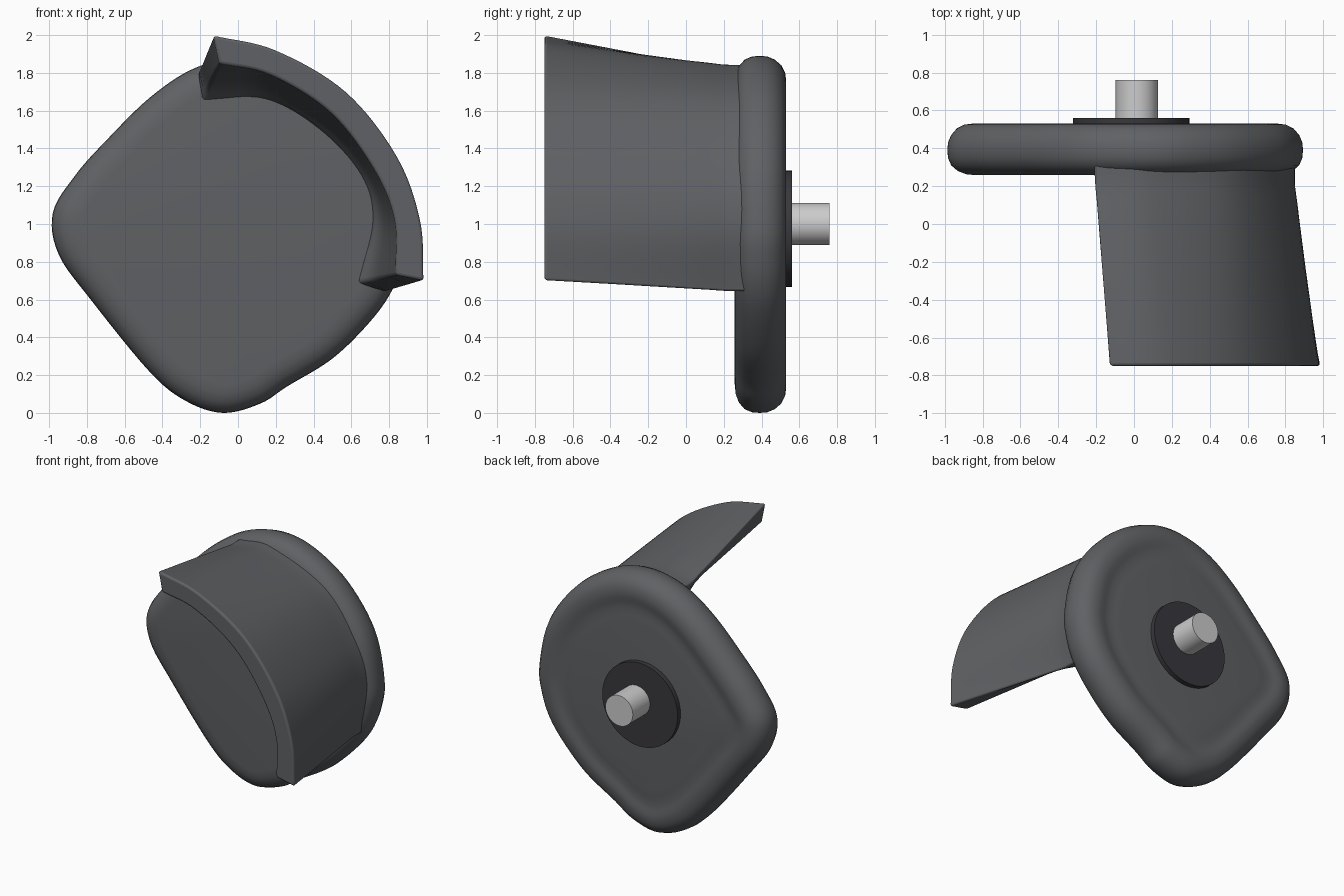
import bpy, bmesh, math
from mathutils import Vector

if "Cube" in bpy.data.objects:
    bpy.data.objects.remove(bpy.data.objects["Cube"])


def material(name, value):
    m = bpy.data.materials.new(name)
    m.diffuse_color = (*value, 1)
    m.use_nodes = True
    m.node_tree.nodes["Principled BSDF"].inputs["Base Color"].default_value = m.diffuse_color
    return m


BODY = material("dark_grey", (0.115, 0.12, 0.128))
DARK = material("charcoal", (0.04, 0.038, 0.045))
METAL = material("light_grey", (0.55, 0.55, 0.55))


def spline(pts, steps, closed):
    """Smooth curve through the given 2D points."""
    p = [Vector(q) for q in pts]
    n = len(p)
    if not closed:
        p = [2 * p[0] - p[1]] + p + [2 * p[-1] - p[-2]]
    out = []
    for i in range(n if closed else n - 1):
        a, b, c, d = [p[(i + k - (1 if closed else 0)) % len(p)] for k in range(4)]
        for s in range(steps):
            t = s / steps
            out.append(0.5 * (2 * b + (c - a) * t + (2 * a - 5 * b + 4 * c - d) * t * t
                              + (3 * b - a - 3 * c + d) * t ** 3))
    if not closed:
        out.append(p[-2])
    return out


def inset(loop, dist):
    """Move a counter-clockwise loop inwards."""
    out = []
    for i, q in enumerate(loop):
        t = (loop[(i + 1) % len(loop)] - loop[i - 1]).normalized()
        out.append(q + Vector((-t.y, t.x)) * dist)
    return out


def finish(bm, name, mat, bevel=0):
    bmesh.ops.recalc_face_normals(bm, faces=bm.faces)
    me = bpy.data.meshes.new(name)
    bm.to_mesh(me)
    bm.free()
    ob = bpy.data.objects.new(name, me)
    bpy.context.collection.objects.link(ob)
    me.materials.append(mat)
    if bevel:
        mod = ob.modifiers.new("soft_edges", 'BEVEL')
        mod.width, mod.segments = bevel, 3
        mod.limit_method, mod.angle_limit = 'ANGLE', math.radians(40)
    bpy.ops.object.select_all(action='DESELECT')
    ob.select_set(True)
    bpy.context.view_layer.objects.active = ob
    bpy.ops.object.shade_smooth_by_angle(angle=math.radians(35))
    return ob


def loft(bm, sections):
    """Join closed (x, z) loops placed at successive y positions."""
    rings = [[bm.verts.new((q.x, y, q.y)) for q in loop] for loop, y in sections]
    for a, b in zip(rings, rings[1:]):
        for i in range(len(a)):
            j = (i + 1) % len(a)
            bm.faces.new((a[i], a[j], b[j], b[i]))
    return rings


# Back plate: rounded diamond with soft rim and a shallow groove on its back
outline = spline([(-0.23, 1.825), (-0.466, 1.67), (-0.70, 1.44), (-0.86, 1.26), (-0.98, 1.06),
                  (-0.95, 0.84), (-0.78, 0.60), (-0.47, 0.22), (-0.28, 0.065), (-0.08, 0.0),
                  (0.12, 0.05), (0.26, 0.14), (0.49, 0.28), (0.67, 0.45), (0.80, 0.62),
                  (0.87, 0.80), (0.89, 1.0), (0.81, 1.35), (0.58, 1.66), (0.30, 1.84),
                  (0.04, 1.89)], 6, True)
rim = [(0.15, 0.258), (0.10, 0.263), (0.055, 0.28), (0.02, 0.31), (0.003, 0.35), (0, 0.39),
       (0.003, 0.43), (0.02, 0.47), (0.05, 0.505), (0.09, 0.525), (0.13, 0.53)]
sections = [(inset(outline, d), y) for d, y in rim]
edge, centre = sections[-1][0], Vector((-0.02, 0.96))
for s, y in [(0.96, 0.53), (0.92, 0.522), (0.86, 0.517), (0.80, 0.521), (0.74, 0.525)]:
    sections.append(([centre + (q - centre) * s for q in edge], y))
bm = bmesh.new()
rings = loft(bm, sections)
bm.faces.new(rings[0])
bm.faces.new(rings[-1])
finish(bm, "back_plate", BODY)

# Curved wall: flaring shield on the upper right, filleted into the plate
outer_front = [(-0.13, 2.0), (0.20, 1.92), (0.57, 1.70), (0.84, 1.36), (0.965, 1.02), (0.985, 0.70)]
inner_front = [(-0.10, 1.85), (0.17, 1.79), (0.49, 1.59), (0.72, 1.29), (0.83, 1.02), (0.835, 0.73)]
outer_base = [(-0.21, 1.81), (0.08, 1.835), (0.50, 1.66), (0.76, 1.33), (0.85, 1.0), (0.79, 0.64)]
inner_base = [(-0.19, 1.65), (0.14, 1.66), (0.43, 1.50), (0.65, 1.26), (0.71, 1.02), (0.63, 0.69)]


def blend(a, b, t):
    return [Vector(p).lerp(Vector(q), t) for p, q in zip(a, b)]


walls = []
for y, t_out, t_in in [(-0.75, 0, 0), (-0.4, 0.36, 0.22), (0.0, 0.78, 0.46), (0.12, 0.9, 0.57),
                       (0.19, 0.98, 0.70), (0.23, 1, 0.83), (0.265, 1, 1), (0.36, 1, 1)]:
    out = spline(blend(outer_front, outer_base, t_out), 8, False)
    inn = spline(blend(inner_front, inner_base, t_in), 8, False)
    walls.append((out + inn[::-1], y))
bm = bmesh.new()
rings = loft(bm, walls)
for r in (rings[0], rings[-1]):
    n = len(r)
    for i in range(n // 2 - 1):
        bm.faces.new((r[i], r[i + 1], r[n - 2 - i], r[n - 1 - i]))
finish(bm, "curved_wall", BODY, 0.015)


# Washer and shaft on the back
def rod(name, x, z, radius, y0, y1, mat, bevel=0):
    bm = bmesh.new()
    n = 48
    loop = [Vector((x + radius * math.cos(2 * math.pi * i / n),
                    z + radius * math.sin(2 * math.pi * i / n))) for i in range(n)]
    rings = loft(bm, [(loop, y0), (loop, y1)])
    bm.faces.new(rings[0])
    bm.faces.new(rings[1])
    finish(bm, name, mat, bevel)


rod("washer", -0.015, 0.975, 0.308, 0.50, 0.56, DARK)
rod("shaft", 0.015, 1.0, 0.112, 0.50, 0.76, METAL)
